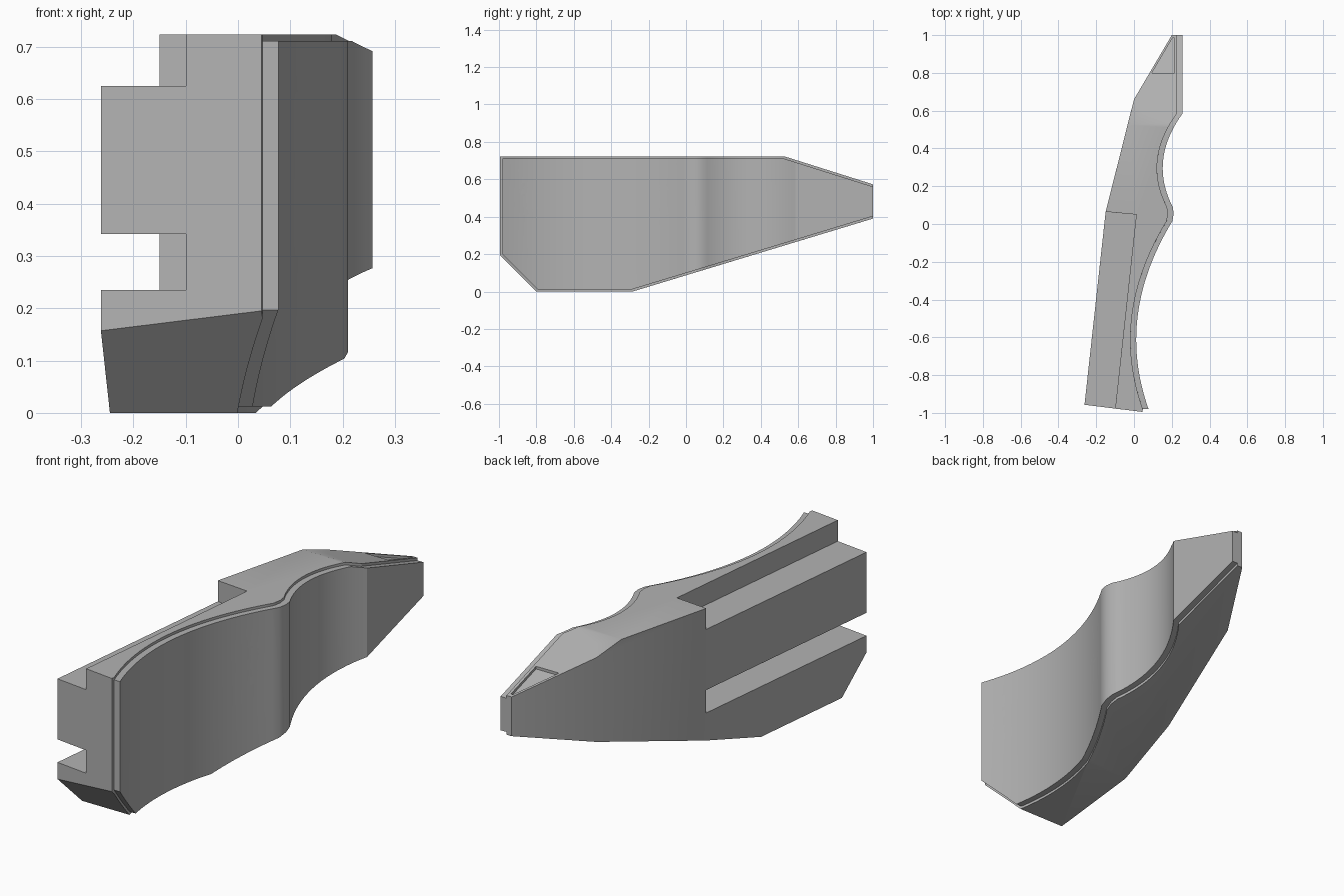
import bpy, bmesh, math
from mathutils import Vector

if "Cube" in bpy.data.objects:
    bpy.data.objects.remove(bpy.data.objects["Cube"])

grey = bpy.data.materials.new("plain grey")
grey.diffuse_color = (0.45, 0.45, 0.45, 1)
grey.use_nodes = True
grey.node_tree.nodes["Principled BSDF"].inputs["Base Color"].default_value = grey.diffuse_color

TOP, LIP = 0.723, 0.012


def to_object(bm, name):
    bmesh.ops.recalc_face_normals(bm, faces=bm.faces)
    me = bpy.data.meshes.new(name)
    bm.to_mesh(me)
    bm.free()
    ob = bpy.data.objects.new(name, me)
    bpy.context.collection.objects.link(ob)
    me.materials.append(grey)
    return ob


def prism(outline, z0, z1):
    bm = bmesh.new()
    face = bm.faces.new([bm.verts.new((x, y, z0)) for x, y in outline])
    up = bmesh.ops.extrude_face_region(bm, geom=[face])["geom"]
    bmesh.ops.translate(bm, vec=(0, 0, z1 - z0),
                        verts=[v for v in up if isinstance(v, bmesh.types.BMVert)])
    bmesh.ops.recalc_face_normals(bm, faces=bm.faces)
    return bm


def trim(bm, point, normal, inset=0.0):
    n = Vector(normal).normalized()
    bmesh.ops.bisect_plane(bm, geom=bm.verts[:] + bm.edges[:] + bm.faces[:], dist=1e-6,
                           plane_co=Vector(point) - n * inset, plane_no=n, clear_outer=True)
    bmesh.ops.holes_fill(bm, edges=[e for e in bm.edges if e.is_boundary], sides=0)
    bmesh.ops.recalc_face_normals(bm, faces=bm.faces)


def combine(target, other, operation):
    mod = target.modifiers.new("combine", 'BOOLEAN')
    mod.operation, mod.object, mod.solver = operation, other, 'EXACT'
    bpy.context.view_layer.objects.active = target
    bpy.ops.object.modifier_apply(modifier=mod.name)
    bpy.data.objects.remove(other)


def rod(start, axis, length, radius):
    bm = bmesh.new()
    bmesh.ops.create_cone(bm, cap_ends=True, segments=40, radius1=radius,
                          radius2=radius, depth=length)
    axis = Vector(axis).normalized()
    rot = axis.to_track_quat('Z', 'Y').to_matrix()
    for v in bm.verts:
        v.co = rot @ v.co + Vector(start) + axis * length / 2
    return to_object(bm, "hole_cutter")


def curve(p, steps):
    """Shallow concave curve x(y) through three points, first to last."""
    out = []
    for i in range(steps + 1):
        y = p[0][1] + (p[2][1] - p[0][1]) * i / steps
        x = 0
        for a in range(3):
            term = p[a][0]
            for b in range(3):
                if a != b:
                    term *= (y - p[b][1]) / (p[a][1] - p[b][1])
            x += term
        out.append((x, y))
    return out


# Scalloped right side, from back tip to front end
scallop = [(0.257, 1.0)]
scallop += curve([(0.257, 0.585), (0.152, 0.29), (0.205, 0.09)], 20)
scallop += [(0.21, 0.055)]
scallop += curve([(0.203, 0.015), (0.012, -0.59), (0.077, -0.98)], 32)


def shifted(d):
    return [(x - d, y) for x, y in scallop]


SLOPE = (0, 0.15, 0.475)
SLOPE_PT = (0, 0.525, TOP)


def trim_sides(bm, inset):
    trim(bm, SLOPE_PT, SLOPE, inset)
    trim(bm, (0, -0.285, 0), (0, 0.39, -1.285), inset)
    trim(bm, (0, -0.8, 0), (0, -1, -1), inset)


# Core body
left = [(0.045, -0.995), (-0.262, -0.957), (-0.15, 0.065), (0.0, 0.66), (0.2, 1.0)]
bm = prism(shifted(0.03) + left, 0, TOP)
trim_sides(bm, 0)
body = to_object(bm, "grip_body")

# Rail grooves along the left side
groove = [(-0.113, -1.1), (0.012, 0.05), (-0.4, 0.088), (-0.5, -1.1)]
for z0, z1 in ((0.625, 0.9), (0.235, 0.342)):
    combine(body, to_object(prism(groove, z0, z1), "groove_cutter"), 'DIFFERENCE')

# Small chamfer on the sharp outer edges
bm = bmesh.new()
bm.from_mesh(body.data)
bmesh.ops.remove_doubles(bm, verts=bm.verts, dist=1e-5)
bmesh.ops.dissolve_limit(bm, angle_limit=0.01, verts=bm.verts, edges=bm.edges)
sharp = [e for e in bm.edges if e.is_manifold and e.is_convex
         and e.calc_face_angle() > math.radians(50)]
bmesh.ops.bevel(bm, geom=sharp, offset=0.011, offset_type='OFFSET', segments=1,
                profile=0.5, affect='EDGES', clamp_overlap=True)
bm.to_mesh(body.data)
bm.free()

# Slightly lower facing strip on the scalloped side
bm = prism(scallop + shifted(0.05)[::-1], LIP, TOP - LIP)
trim_sides(bm, LIP)
combine(body, to_object(bm, "facing_strip"), 'UNION')

# Two stepped screw holes, square to the rail
axis = Vector((-0.994, 0.109, 0))
for x, y in ((0.035, -0.86), (0.13, -0.12)):
    mouth = Vector((x, y, 0.485))
    for depth, radius in ((0.015, 0.077), (0.11, 0.064), (0.6, 0.035)):
        combine(body, rod(mouth - axis * 0.15, axis, depth + 0.15, radius), 'DIFFERENCE')

# Round pocket in the sloping top
n = Vector(SLOPE).normalized()
z = TOP - (0.635 - 0.525) * 0.15 / 0.475
combine(body, rod(Vector((0.09, 0.635, z)) + n * 0.05, -n, 0.07, 0.06), 'DIFFERENCE')

# Shallow triangular recess at the tip
bm = prism([(0.095, 0.8), (0.214, 0.8), (0.214, 0.985), (0.204, 0.985)], 0.4, 0.9)
trim(bm, Vector(SLOPE_PT) - n * 0.012, -n)
combine(body, to_object(bm, "tip_cutter"), 'DIFFERENCE')

bpy.ops.object.select_all(action='DESELECT')
body.select_set(True)
bpy.context.view_layer.objects.active = body
bpy.ops.object.shade_smooth_by_angle(angle=math.radians(25))
